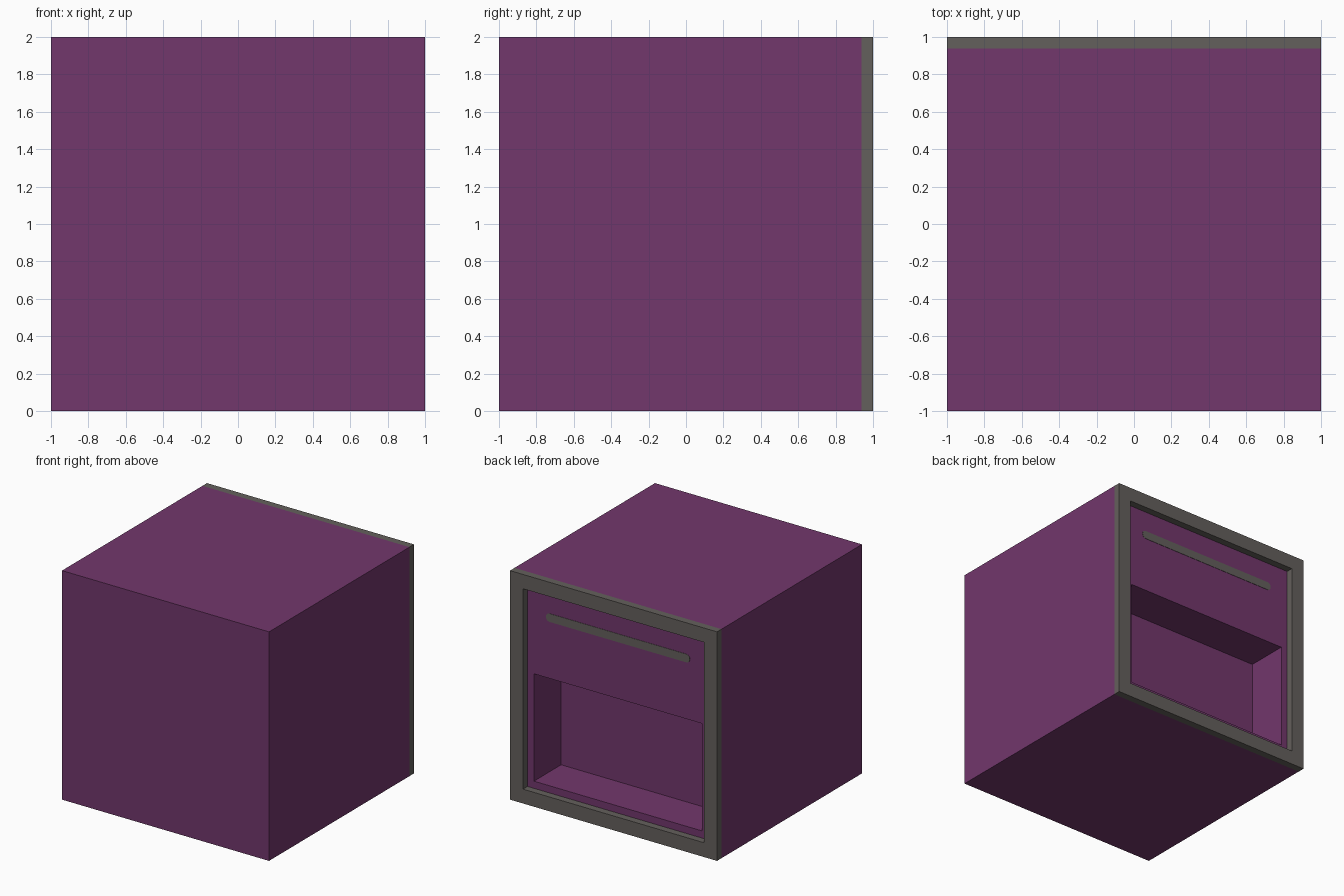
import bpy, bmesh, math

if "Cube" in bpy.data.objects:
    bpy.data.objects.remove(bpy.data.objects["Cube"])


def srgb(r, g, b):
    def lin(c):
        c /= 255
        return c / 12.92 if c <= 0.04045 else ((c + 0.055) / 1.055) ** 2.4
    return (lin(r), lin(g), lin(b), 1)


def material(name, rgb):
    m = bpy.data.materials.new(name)
    m.diffuse_color = srgb(*rgb)
    m.use_nodes = True
    m.node_tree.nodes["Principled BSDF"].inputs["Base Color"].default_value = m.diffuse_color
    return m


purple = material("purple", (114, 55, 108))
grey = material("warm_grey", (100, 96, 92))


def finish(name, bm, mat):
    bmesh.ops.recalc_face_normals(bm, faces=bm.faces)
    me = bpy.data.meshes.new(name)
    bm.to_mesh(me)
    bm.free()
    me.materials.append(mat)
    ob = bpy.data.objects.new(name, me)
    bpy.context.collection.objects.link(ob)
    return ob


def rect(bm, x, z0, z1, y):
    return [bm.verts.new(p) for p in ((-x, y, z0), (x, y, z0), (x, y, z1), (-x, y, z1))]


def bridge(bm, a, b):
    n = len(a)
    for i in range(n):
        j = (i + 1) % n
        bm.faces.new((a[i], a[j], b[j], b[i]))


PANEL = 0.9375  # y of the recessed back panel

# Body: closed box whose back panel steps into a deep compartment
bm = bmesh.new()
loops = [rect(bm, 1, 0, 2, -1),
         rect(bm, 1, 0, 2, PANEL),
         rect(bm, 0.8125, 0.1875, 1.125, PANEL),
         rect(bm, 0.8125, 0.1875, 1.125, PANEL - 0.375)]
bm.faces.new(loops[0])
for a, b in zip(loops, loops[1:]):
    bridge(bm, a, b)
bm.faces.new(loops[-1])
finish("body", bm, purple)

# Raised frame around the back panel
bm = bmesh.new()
loops = [rect(bm, 1, 0, 2, PANEL),
         rect(bm, 1, 0, 2, 1),
         rect(bm, 0.875, 0.125, 1.875, 1),
         rect(bm, 0.875, 0.125, 1.875, PANEL)]
for a, b in zip(loops, loops[1:] + loops[:1]):
    bridge(bm, a, b)
finish("back_frame", bm, grey)

# Thin round-ended slot strip above the compartment
bm = bmesh.new()
R, HALF, Z = 0.036, 0.659, 1.656
outline = []
for side, start in ((1, -90), (-1, 90)):
    for k in range(13):
        t = math.radians(start + 15 * k)
        outline.append((side * HALF + R * math.cos(t), Z + R * math.sin(t)))
back = [bm.verts.new((x, PANEL, z)) for x, z in outline]
front = [bm.verts.new((x, PANEL + 0.003, z)) for x, z in outline]
bridge(bm, back, front)
bm.faces.new(back)
bm.faces.new(front)
finish("slot_strip", bm, grey)
